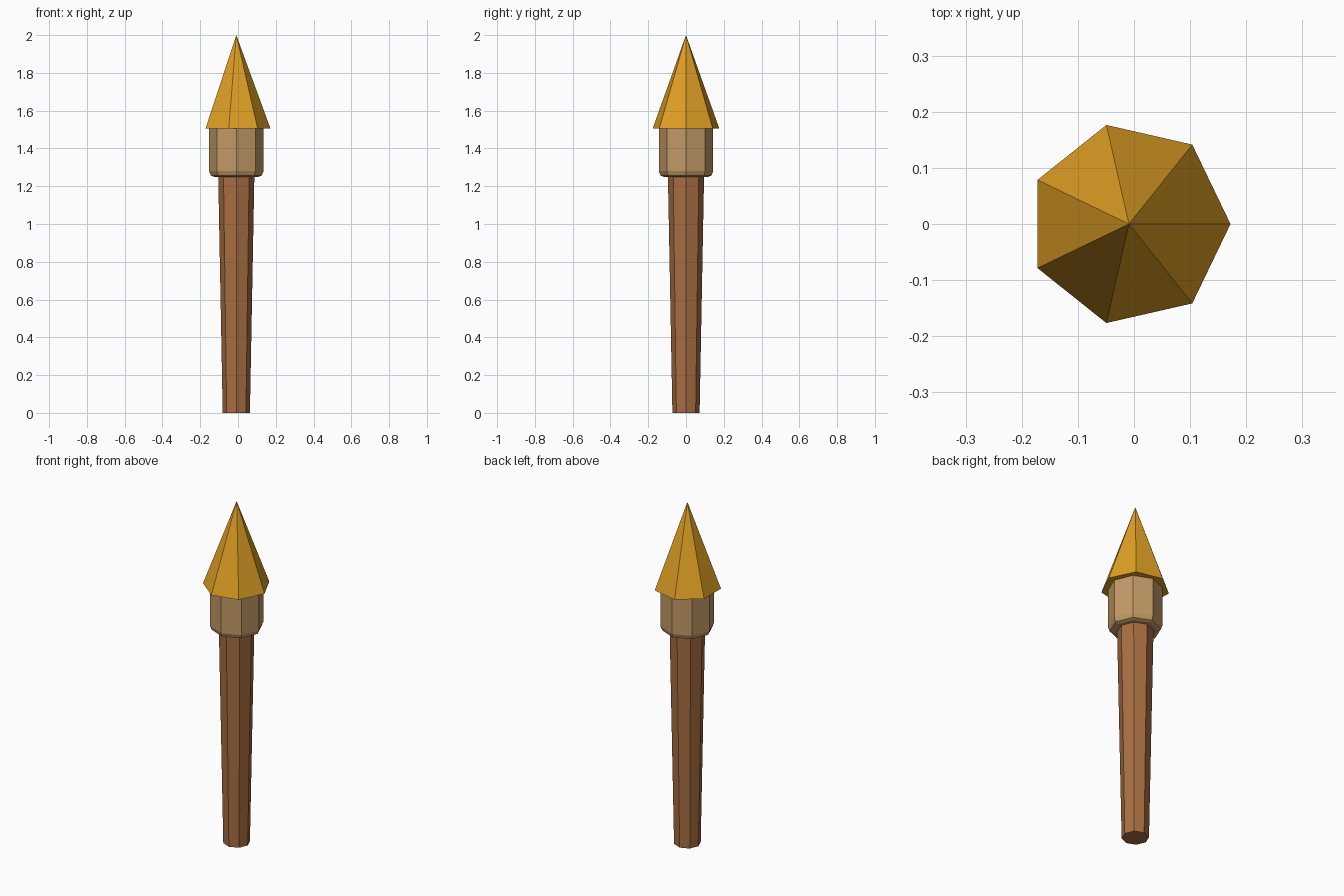
import bpy
import math

cube = bpy.data.objects.get("Cube")
if cube:
    bpy.data.objects.remove(cube, do_unlink=True)

AXIS_X = -0.009  # shared centre line of all parts


def make_material(name, rgb):
    mat = bpy.data.materials.new(name)
    mat.use_nodes = True
    color = (*rgb, 1.0)
    mat.diffuse_color = color
    bsdf = next(n for n in mat.node_tree.nodes if n.type == 'BSDF_PRINCIPLED')
    bsdf.inputs["Base Color"].default_value = color
    bsdf.inputs["Roughness"].default_value = 0.8
    return mat


def lathe(name, sides, profile, mat):
    """Faceted solid of revolution from (radius, z) rings; radius 0 is a tip."""
    verts, faces, rings = [], [], []
    for radius, z in profile:
        count = sides if radius > 0 else 1
        start = len(verts)
        for i in range(count):
            a = math.tau * i / sides
            verts.append((AXIS_X + radius * math.cos(a), radius * math.sin(a), z))
        rings.append([start + i % count for i in range(sides)])
    for low, high in zip(rings, rings[1:]):
        for i in range(sides):
            j = (i + 1) % sides
            quad = [low[i], low[j], high[j], high[i]]
            faces.append(list(dict.fromkeys(quad)))
    faces.append(rings[0][::-1])
    if profile[-1][0] > 0:
        faces.append(rings[-1])
    mesh = bpy.data.meshes.new(name)
    mesh.from_pydata(verts, [], faces)
    mesh.materials.append(mat)
    mesh.update()
    obj = bpy.data.objects.new(name, mesh)
    bpy.context.collection.objects.link(obj)
    return obj


wood = make_material("brown wood", (0.39, 0.156, 0.054))
tan = make_material("tan wrap", (0.54, 0.32, 0.135))
gold = make_material("golden flame", (0.74, 0.35, 0.018))

# Tapered handle
lathe("handle", 8, [(0.072, 0.0), (0.096, 1.27)], wood)

# Collar with a softened lower rim
lathe("collar", 8, [(0.118, 1.25), (0.135, 1.257), (0.144, 1.28), (0.144, 1.52)], tan)

# Pointed flame
lathe("flame", 7, [(0.181, 1.505), (0.0, 2.0)], gold)
